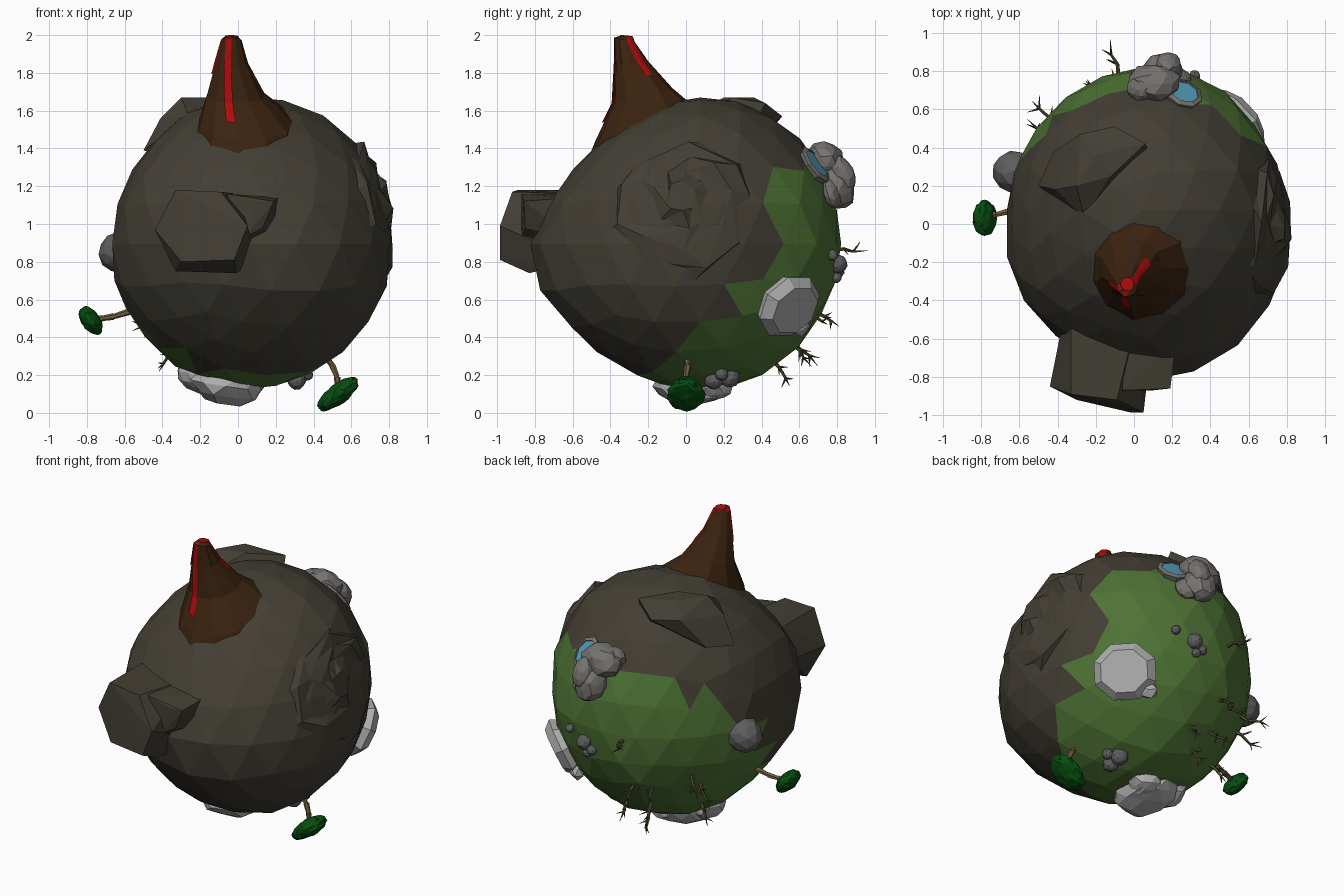
import bpy, bmesh, math, random
from mathutils import Vector, Matrix, noise

if "Cube" in bpy.data.objects:
    bpy.data.objects.remove(bpy.data.objects["Cube"])

V = Vector
random.seed(4)
CENTRE = V((0.05, 0.075, 0.895))


def material(name, r, g, b):
    m = bpy.data.materials.new(name)
    m.diffuse_color = (r, g, b, 1)
    m.use_nodes = True
    m.node_tree.nodes["Principled BSDF"].inputs["Base Color"].default_value = m.diffuse_color
    return m


EARTH = material("earth", 0.056, 0.049, 0.035)
GRASS = material("grass", 0.075, 0.17, 0.035)
CONE = material("volcano_brown", 0.045, 0.017, 0.005)
LAVA = material("lava", 0.4, 0.004, 0.004)
WATER = material("water", 0.09, 0.32, 0.48)
LIGHT = material("light_stone", 0.42, 0.42, 0.42)
MID = material("mid_stone", 0.18, 0.17, 0.16)
DARK = material("dark_stone", 0.11, 0.11, 0.11)
LEAF = material("leaf", 0.002, 0.075, 0.005)
TRUNK = material("trunk", 0.17, 0.11, 0.05)
TWIG = material("twig", 0.085, 0.075, 0.03)


def finish(name, bm, *mats):
    bmesh.ops.recalc_face_normals(bm, faces=bm.faces)
    me = bpy.data.meshes.new(name)
    bm.to_mesh(me)
    bm.free()
    ob = bpy.data.objects.new(name, me)
    bpy.context.collection.objects.link(ob)
    for m in mats:
        me.materials.append(m)
    return ob


def hull(name, pts, mat):
    bm = bmesh.new()
    for p in pts:
        bm.verts.new(p)
    bmesh.ops.convex_hull(bm, input=bm.verts[:])
    loose = [v for v in bm.verts if not v.link_faces]
    bmesh.ops.delete(bm, geom=loose, context='VERTS')
    return finish(name, bm, mat)


def loft(name, rings, mat):
    bm = bmesh.new()
    vs = [[bm.verts.new(p) for p in r] for r in rings]
    n = len(vs[0])
    for a, b in zip(vs, vs[1:]):
        for i in range(n):
            j = (i + 1) % n
            bm.faces.new((a[i], a[j], b[j], b[i]))
    bm.faces.new(vs[0])
    bm.faces.new(vs[-1])
    return finish(name, bm, mat)


def frame(centre, normal):
    """Local z along the normal, local y as far up as possible."""
    return Matrix.Translation(V(centre)) @ V(normal).to_track_quat('Z', 'Y').to_matrix().to_4x4()


def rock(name, centre, normal, radii, mat, sub=2, rough=0.1):
    bm = bmesh.new()
    bmesh.ops.create_icosphere(bm, subdivisions=sub, radius=1)
    m = frame(centre, normal)
    for v in bm.verts:
        p = v.co * random.uniform(1 - rough, 1 + rough * 0.6)
        v.co = m @ V([p[i] * radii[i] for i in range(3)])
    return finish(name, bm, mat)


def segment(bm, p, q, r1, r2, n=5):
    d = q - p
    m = Matrix.Translation((p + q) / 2) @ d.to_track_quat('Z', 'Y').to_matrix().to_4x4()
    bmesh.ops.create_cone(bm, cap_ends=True, segments=n, radius1=r1, radius2=r2,
                          depth=d.length, matrix=m)


# swellings and hollows of the planet: direction, amount, sharpness
BULGES = [((0.65, -0.7, -0.2), 0.12, 4), ((0.05, -0.95, -0.1), 0.11, 12),
          ((0.7, 0.0, 0.65), 0.055, 6), ((-0.1, 0.35, 0.9), 0.02, 6),
          ((-0.7, 0.7, -0.1), -0.035, 4), ((-0.7, -0.65, 0.0), 0.07, 6), ((0.1, 0.0, -1), 0.02, 4)]


def surface(direction, h=0.0):
    """Point on the lumpy planet, h above it."""
    d = V(direction).normalized()
    r = 0.745 + h + sum(amp * max(0, d.dot(V(a).normalized())) ** power for a, amp, power in BULGES)
    return CENTRE + V((d.x * 0.955, d.y, d.z)) * r


# planet with grass on the back and underside
bm = bmesh.new()
bmesh.ops.create_icosphere(bm, subdivisions=3, radius=1)
for v in bm.verts:
    v.co = surface(v.co, 0.009 + 0.02 * noise.noise(v.co * 2.5))
G1, G2 = V((-0.13, 0.67, -0.6)).normalized(), V((0.42, 0.75, 0.2)).normalized()
for f in bm.faces:
    d = (f.calc_center_median() - CENTRE).normalized()
    f.material_index = int(d.dot(G1) > 0.31 or d.dot(G2) > 0.90)
finish("planet", bm, EARTH, GRASS)

# blocky outcrop on the front and its side step
hull("front_outcrop", [
    (-0.44, -0.85, 0.97), (-0.33, -0.89, 1.18), (-0.09, -0.92, 1.17),
    (0.05, -0.985, 0.99), (-0.02, -0.985, 0.81), (-0.30, -0.92, 0.80),
    (-0.33, -0.81, 0.75), (-0.01, -0.83, 0.74),
    (-0.38, -0.55, 0.97), (-0.33, -0.55, 1.18), (0.0, -0.55, 1.16), (0.1, -0.55, 0.8)], EARTH)
hull("side_step", [
    (-0.06, -0.87, 1.16), (0.10, -0.87, 1.12), (0.19, -0.86, 1.12), (0.13, -0.85, 0.98),
    (0.04, -0.87, 0.93), (0.22, -0.62, 1.14), (-0.05, -0.55, 1.16), (0.2, -0.55, 0.9)], EARTH)

# low hill on the upper left
hull("upper_hill", [
    (-0.50, 0.2, 1.39), (-0.41, 0.18, 1.56), (-0.30, 0.2, 1.67), (-0.2, 0.36, 1.67),
    (-0.12, 0.25, 1.67), (-0.28, 0.47, 1.60), (-0.1, 0.51, 1.57), (-0.26, 0.03, 1.57),
    (0.06, 0.42, 1.64), (-0.42, 0.38, 1.42), (0.1, 0.3, 1.4), (-0.2, 0.2, 1.3)], EARTH)

# broken crater on the right side
bm = bmesh.new()
n, rings = 9, []
for rad, h, jit in ((0.48, -0.02, 0.01), (0.38, 0.025, 0.025), (0.27, 0.02, 0.03),
                    (0.17, 0.01, 0.03), (0.08, 0.02, 0.03)):
    ring = []
    for i in range(n):
        a = math.tau * i / n + random.uniform(-0.22, 0.22)
        d = V((0.74, -0.10 + rad * math.cos(a), 0.24 + rad * math.sin(a)))
        ring.append(bm.verts.new(surface(d, h + random.uniform(-jit, jit))))
    rings.append(ring)
for a, b in zip(rings, rings[1:]):
    for i in range(n):
        j = (i + 1) % n
        bm.faces.new((a[i], a[j], b[j]))
        bm.faces.new((a[i], b[j], b[i]))
bm.faces.new(rings[-1])
finish("side_crater", bm, EARTH)

# volcano: leaning flared cone, each ring is centre, radius, tilt
LEVELS = [((0.04, -0.22, 1.49), 0.285, 0.40), ((0.04, -0.23, 1.54), 0.26, 0.40),
          ((-0.01, -0.23, 1.68), 0.16, 0.25), ((-0.035, -0.29, 1.85), 0.09, 0.12),
          ((-0.035, -0.325, 1.975), 0.054, -0.2), ((-0.035, -0.315, 1.992), 0.035, -0.1)]


def cone_point(level, angle, grow=1.0):
    c, r, tilt = LEVELS[level]
    x, y = r * grow * math.cos(angle), r * grow * math.sin(angle)
    return V((c[0] + x, c[1] + y, c[2] + tilt * y))


SIDES = 11
loft("volcano", [[cone_point(k, math.tau * i / SIDES, random.uniform(0.96, 1.03))
                  for i in range(SIDES)] for k in range(len(LEVELS))], CONE)


# lava streaks and the lava filled mouth
def streak(name, angle, top_width, low_width, low, part):
    bm = bmesh.new()
    rows = []
    for k in range(5, low - 1, -1):
        width = top_width + (low_width - top_width) * (5 - k) / (5 - low)
        w = width / 2 / LEVELS[k][1]
        row = [cone_point(k, angle + s * w, 1.03) for s in (-1, 0, 1)]
        if k == low:
            row = [p.lerp(q, part) for p, q in zip(last, row)]
        last = row
        rows.append([bm.verts.new(p) for p in row])
    for a, b in zip(rows, rows[1:]):
        for i in range(2):
            bm.faces.new((a[i], a[i + 1], b[i + 1], b[i]))
    finish(name, bm, LAVA)


streak("lava_front", math.radians(-104), 0.02, 0.055, 1, 0.5)
streak("lava_right", math.radians(35), 0.04, 0.05, 2, 0.45)
streak("lava_left", math.radians(195), 0.03, 0.03, 2, 0.3)
loft("lava_mouth", [[cone_point(5, math.tau * i / SIDES, s) + V((0, 0, h)) for i in range(SIDES)]
                    for s, h in ((1.06, -0.006), (1.0, 0.004), (0.6, 0.006))], LAVA)

# large eight sided boulder on the right back with a small nub
nrm = V((0.5, 0.47, -0.33))
m = frame(surface(nrm, 0.0), nrm)
loft("octagon_boulder", [[m @ V((1.1 * r * math.cos(a), r * math.sin(a), h))
                          for a in [math.tau * (i + 0.5) / 8 for i in range(8)]]
                         for r, h in ((0.15, -0.06), (0.185, 0.02), (0.14, 0.07))], LIGHT)
rock("boulder_nub", surface((0.37, 0.55, -0.45), 0.02), nrm, (0.06, 0.06, 0.05), LIGHT, 1)

# rocks under the planet and on the left
for i, (c, r) in enumerate([((-0.06, 0.04, 0.15), (0.21, 0.20, 0.115)),
                            ((-0.19, 0.06, 0.205), (0.13, 0.14, 0.10)),
                            ((0.03, 0.14, 0.15), (0.11, 0.11, 0.09))]):
    rock(f"under_rock_{i + 1}", c, (-0.15, 0.05, -1), r, LIGHT)
rock("left_rock", (-0.62, 0.27, 0.85), (-0.9, 0.3, -0.1), (0.115, 0.11, 0.12), DARK, 2, 0.04)

# pebbles
for i, (d, r) in enumerate([((0.15, 0.74, -0.11), 0.05), ((0.09, 0.74, -0.15), 0.032),
                            ((0.13, 0.73, -0.18), 0.03), ((0.28, 0.70, -0.06), 0.03),
                            ((0.26, 0.07, -0.69), 0.05), ((0.26, 0.15, -0.68), 0.055),
                            ((0.32, 0.11, -0.67), 0.035)]):
    rock(f"pebble_{i + 1}", surface(d, 0.012), d, (r, r, r), DARK, 2, 0.06)

# spring: stacked rocks around a pool
for i, (c, r) in enumerate([((0.11, 0.74, 1.33), (0.14, 0.11, 0.10)),
                            ((0.15, 0.80, 1.20), (0.11, 0.13, 0.09)),
                            ((0.04, 0.71, 1.36), (0.08, 0.07, 0.07)),
                            ((0.18, 0.83, 1.27), (0.07, 0.10, 0.06)),
                            ((0.22, 0.77, 1.16), (0.08, 0.08, 0.05))]):
    rock(f"spring_rock_{i + 1}", c, V(c) - CENTRE, r, MID)
m = frame((0.25, 0.665, 1.30), (0.25, 0.58, 0.45))


def pool_ring(r, h):
    return [m @ V((r * math.cos(math.tau * i / 8), r * 1.1 * math.sin(math.tau * i / 8), h))
            for i in range(8)]


loft("pool_rim", [pool_ring(0.075, -0.05), pool_ring(0.105, 0.03), pool_ring(0.08, 0.04),
                  pool_ring(0.075, 0.02)], MID)
loft("pool_water", [pool_ring(0.08, 0.015), pool_ring(0.08, 0.034)], WATER)


# trees: bent trunk and a flattened crown
def tree(name, pts, crown, normal, radii):
    bm = bmesh.new()
    for p, q in zip(pts, pts[1:]):
        segment(bm, V(p), V(q), 0.018, 0.014, 6)
    finish(name + "_trunk", bm, TRUNK)
    rock(name + "_crown", crown, normal, radii, LEAF, 3, 0.09)


tree("right_tree", [(0.44, 0, 0.33), (0.50, 0.01, 0.25), (0.525, 0, 0.19), (0.53, 0, 0.12)],
     (0.53, 0.0, 0.10), (0.6, 0, -0.8), (0.10, 0.13, 0.055))
tree("left_tree", [(-0.56, 0.08, 0.54), (-0.66, 0.065, 0.51), (-0.72, 0.05, 0.50), (-0.78, 0.04, 0.49)],
     (-0.78, 0.03, 0.49), (-0.8, 0, -0.55), (0.095, 0.085, 0.05))


# thorny twigs growing outward
def twig(name, direction, length):
    d = V(direction).normalized()
    wob = lambda s: V([random.uniform(-s, s) for _ in range(3)])
    base = surface(d, -0.02)
    pts = [base + d * (length + 0.02) * t + wob(0.012) for t in (0, 0.35, 0.65)]
    pts.append(base + d * (length + 0.02))
    rad = (0.012, 0.010, 0.007, 0.001)
    bm = bmesh.new()
    for k in range(3):
        segment(bm, pts[k], pts[k + 1], rad[k], rad[k + 1])
    for k in (1, 1, 2, 2):
        side = wob(1).cross(d).normalized()
        segment(bm, pts[k], pts[k] + side * length * 0.3 + d * length * 0.2, 0.007, 0.001, 4)
    finish(name, bm, TWIG)


for i, (d, length) in enumerate([((-0.15, 0.74, -0.03), 0.18), ((-0.50, 0.47, -0.30), 0.19),
                                 ((-0.52, 0.39, -0.38), 0.19), ((-0.15, 0.64, -0.38), 0.14),
                                 ((-0.20, 0.50, -0.52), 0.19), ((-0.12, 0.39, -0.62), 0.15),
                                 ((-0.41, 0.25, -0.57), 0.14), ((-0.28, 0.60, -0.38), 0.13),
                                 ((-0.02, 0.50, -0.55), 0.13)]):
    twig(f"twig_{i + 1}", d, length)
